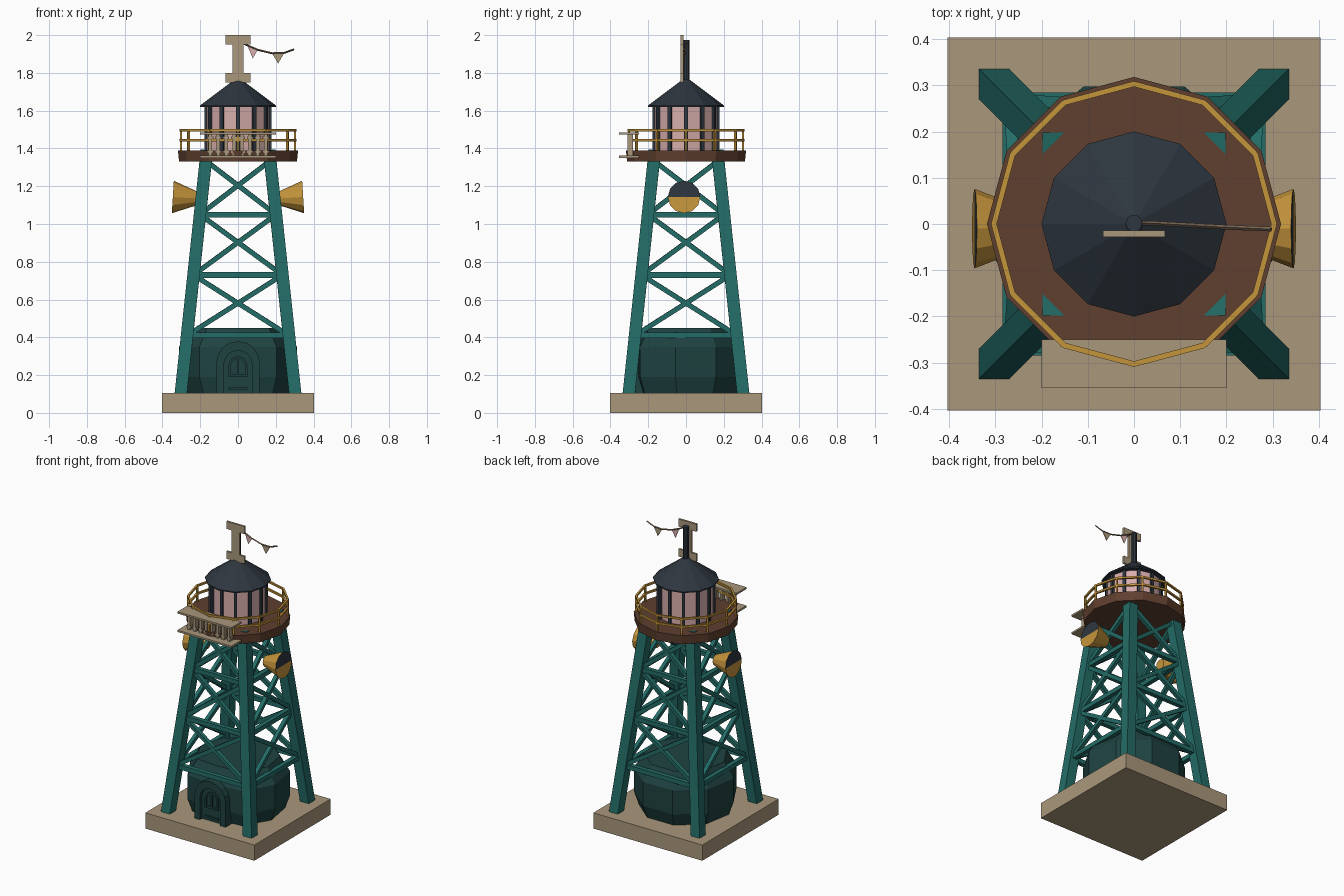
import bpy, bmesh, math
from mathutils import Vector

if "Cube" in bpy.data.objects:
    bpy.data.objects.remove(bpy.data.objects["Cube"])


def make_material(name, rgb):
    m = bpy.data.materials.new(name)
    m.use_nodes = True
    m.diffuse_color = (*rgb, 1)
    m.node_tree.nodes["Principled BSDF"].inputs["Base Color"].default_value = (*rgb, 1)
    return m


SAND = make_material("sand", (0.40, 0.31, 0.20))
TEAL = make_material("teal", (0.017, 0.15, 0.135))
DARK_TEAL = make_material("dark teal", (0.013, 0.055, 0.053))
SLATE = make_material("slate", (0.027, 0.037, 0.05))
BROWN = make_material("brown", (0.115, 0.05, 0.028))
GOLD = make_material("gold", (0.56, 0.30, 0.045))
PINK = make_material("pink", (0.68, 0.42, 0.41))
CORD = make_material("cord", (0.2, 0.14, 0.09))


def finish(bm, name, *mats):
    bmesh.ops.recalc_face_normals(bm, faces=bm.faces[:])
    mesh = bpy.data.meshes.new(name)
    bm.to_mesh(mesh)
    bm.free()
    for m in mats:
        mesh.materials.append(m)
    ob = bpy.data.objects.new(name, mesh)
    bpy.context.collection.objects.link(ob)
    return ob


def add_box(bm, x0, x1, y0, y1, z0, z1):
    vs = bmesh.ops.create_cube(bm, size=1)["verts"]
    for v in vs:
        v.co = (x1 if v.co.x > 0 else x0, y1 if v.co.y > 0 else y0, z1 if v.co.z > 0 else z0)


def add_loft(bm, rings):
    """Skin a list of vertex loops and cap both ends."""
    loops = [[bm.verts.new(p) for p in ring] for ring in rings]
    n = len(loops[0])
    for a, b in zip(loops, loops[1:]):
        for i in range(n):
            j = (i + 1) % n
            bm.faces.new((a[i], a[j], b[j], b[i]))
    bm.faces.new(loops[0][::-1])
    bm.faces.new(loops[-1])


def circle(r, z, n, turn=0.0):
    return [Vector((r * math.cos(turn + math.tau * i / n), r * math.sin(turn + math.tau * i / n), z))
            for i in range(n)]


def add_strut(bm, p, q, r, side=(0, 0, 1), n=4, turn=0.0, r2=None):
    """Prism from p to q; the section's first axis lies along side."""
    p, q = Vector(p), Vector(q)
    d = (q - p).normalized()
    s = Vector(side)
    s = (s - d * s.dot(d)).normalized()
    t = d.cross(s)
    add_loft(bm, [[o + s * c.x + t * c.y for c in circle(rad, 0, n, turn)]
                  for o, rad in ((p, r), (q, r2 or r))])


QUARTER = math.pi / 4
CORNERS = [(1, 1), (-1, 1), (-1, -1), (1, -1)]

# Base slab
bm = bmesh.new()
add_box(bm, -0.403, 0.403, -0.403, 0.403, 0, 0.105)
finish(bm, "base_slab", SAND)


# Four leaning legs
def leg_offset(z):
    return 0.303 - (z - 0.1) * 0.107


bm = bmesh.new()
for sx, sy in CORNERS:
    a, b = leg_offset(0.1), leg_offset(1.388)
    add_strut(bm, (sx * a, sy * a, 0.1), (sx * b, sy * b, 1.388), 0.046, (sx, -sy, 0))
finish(bm, "legs", TEAL)

# Cross bracing on each side
bm = bmesh.new()
levels = [0.41, 0.73, 1.05, 1.335]
for (ax, ay), (bx, by) in zip(CORNERS, CORNERS[1:] + CORNERS[:1]):
    for i, z in enumerate(levels[:3]):
        lo, hi, top = leg_offset(z), leg_offset(levels[i + 1]), levels[i + 1]
        add_strut(bm, (ax * lo, ay * lo, z), (bx * lo, by * lo, z), 0.021, turn=QUARTER)
        add_strut(bm, (ax * lo, ay * lo, z), (bx * hi, by * hi, top), 0.018, turn=QUARTER)
        add_strut(bm, (bx * lo, by * lo, z), (ax * hi, ay * hi, top), 0.018, turn=QUARTER)
finish(bm, "cross_braces", TEAL)

# Faceted hut with a flattened front
bm = bmesh.new()
rings = []
for z, r in ((0.1, 0.285), (0.19, 0.317), (0.35, 0.317), (0.45, 0.255)):
    ring = circle(r, z, 9, -math.pi / 2)
    ring[0].y *= 0.82
    rings.append(ring)
add_loft(bm, rings)
finish(bm, "hut", DARK_TEAL)


# Arched door
def arch(w, z0, spring):
    return ([(-w, z0)] + [(-w * math.cos(math.pi * i / 8), spring + w * math.sin(math.pi * i / 8))
                          for i in range(9)] + [(w, z0)])


def add_arch_ring(bm, outer, inner, y0, y1):
    for i in range(len(outer) - 1):
        quad = (outer[i], outer[i + 1], inner[i + 1], inner[i])
        add_loft(bm, [[(x, y, z) for x, z in quad] for y in (y0, y1)])


bm = bmesh.new()
add_arch_ring(bm, arch(0.115, 0.1, 0.265), arch(0.075, 0.1, 0.255), -0.295, -0.22)
finish(bm, "door_frame", DARK_TEAL)
bm = bmesh.new()
add_loft(bm, [[(x, y, z) for x, z in arch(0.078, 0.1, 0.255)] for y in (-0.272, -0.22)])
add_arch_ring(bm, arch(0.05, 0.2, 0.25), arch(0.038, 0.2, 0.25), -0.282, -0.26)
add_box(bm, -0.05, 0.05, -0.282, -0.26, 0.19, 0.203)
add_box(bm, -0.006, 0.006, -0.282, -0.26, 0.2, 0.29)
add_box(bm, -0.05, 0.05, -0.282, -0.26, 0.125, 0.137)
finish(bm, "door", DARK_TEAL)

# Twelve-sided deck
bm = bmesh.new()
add_loft(bm, [circle(0.312, 1.33, 12), circle(0.318, 1.39, 12)])
finish(bm, "deck", BROWN)

# Railing: two rails and posts
bm = bmesh.new()
posts = circle(0.303, 0, 12)
for p, q in zip(posts, posts[1:] + posts[:1]):
    for z in (1.443, 1.496):
        up = Vector((0, 0, z))
        add_strut(bm, p + up, q + up, 0.0085, turn=QUARTER)
    add_strut(bm, p + Vector((0, 0, 1.385)), p + Vector((0, 0, 1.5)), 0.0075, p, turn=QUARTER)
finish(bm, "railing", GOLD)

# Lantern room, mullions and roof
bm = bmesh.new()
add_loft(bm, [circle(0.168, 1.385, 12), circle(0.168, 1.63, 12)])
finish(bm, "lantern_glass", PINK)
bm = bmesh.new()
for p in circle(0.168, 0, 12):
    add_strut(bm, p + Vector((0, 0, 1.385)), p + Vector((0, 0, 1.63)), 0.014, p, turn=QUARTER)
finish(bm, "lantern_mullions", SLATE)
bm = bmesh.new()
add_loft(bm, [circle(0.2, 1.62, 12), circle(0.2, 1.628, 12), circle(0.018, 1.765, 12)])
finish(bm, "roof", SLATE)

# Mast with crossbars
bm = bmesh.new()
add_strut(bm, (0, 0.002, 1.74), (0, 0.002, 1.975), 0.018, (1, 0, 0), n=10)
finish(bm, "mast_pole", SLATE)
bm = bmesh.new()
add_box(bm, -0.029, 0.029, -0.028, -0.014, 1.79, 1.96)
for z in (1.75, 1.95):
    add_box(bm, -0.067, 0.067, -0.028, -0.014, z, z + 0.05)
finish(bm, "mast_boards", SAND)

# Bunting: sagging cord and two pennants
cord = [Vector(c) for c in ((0.015, 0.002, 1.965), (0.05, 0.001, 1.945), (0.105, -0.002, 1.922),
                            (0.18, -0.006, 1.904), (0.245, -0.009, 1.906), (0.297, -0.011, 1.925))]
bm = bmesh.new()
for p, q in zip(cord, cord[1:]):
    add_strut(bm, p, q, 0.005)
finish(bm, "bunting_cord", CORD)
for name, i, drop, mat in (("pink_pennant", 1, 0.057, PINK), ("sand_pennant", 3, 0.055, SAND)):
    tip = (cord[i] + cord[i + 1]) / 2 - Vector((0, 0, drop))
    bm = bmesh.new()
    add_loft(bm, [[v + Vector((0, y, 0)) for v in (cord[i], cord[i + 1], tip)] for y in (-0.002, 0.002)])
    finish(bm, name, mat)

# Front shelf frame with spindles
bm = bmesh.new()
add_box(bm, -0.2, 0.2, -0.355, -0.25, 1.473, 1.485)
add_box(bm, -0.2, 0.2, -0.355, -0.25, 1.35, 1.362)
finish(bm, "shelf_boards", SAND)
bm = bmesh.new()
for i in range(8):
    x = -0.147 + i * 0.042
    add_box(bm, x - 0.009, x + 0.009, -0.31, -0.28, 1.36, 1.475)
    for z in (1.375, 1.45):
        add_box(bm, x - 0.016, x + 0.016, -0.31, -0.28, z, z + 0.013)
finish(bm, "shelf_spindles", SAND)

# Horns on both sides, upper half of the mouth dark
for side, name in ((1, "left_horn"), (-1, "right_horn")):
    bm = bmesh.new()
    add_strut(bm, (side * 0.215, -0.01, 1.135), (side * 0.345, -0.01, 1.143), 0.036, n=12, r2=0.086)
    mouth = max(bm.faces, key=lambda f: f.calc_center_median().x * side)
    inner = bmesh.ops.inset_individual(bm, faces=[mouth], thickness=0.008, depth=-0.008)
    fan = bmesh.ops.poke(bm, faces=[mouth])["faces"]
    for f in fan:
        if f.calc_center_median().z > 1.143:
            f.material_index = 1
    finish(bm, name, GOLD, SLATE)
